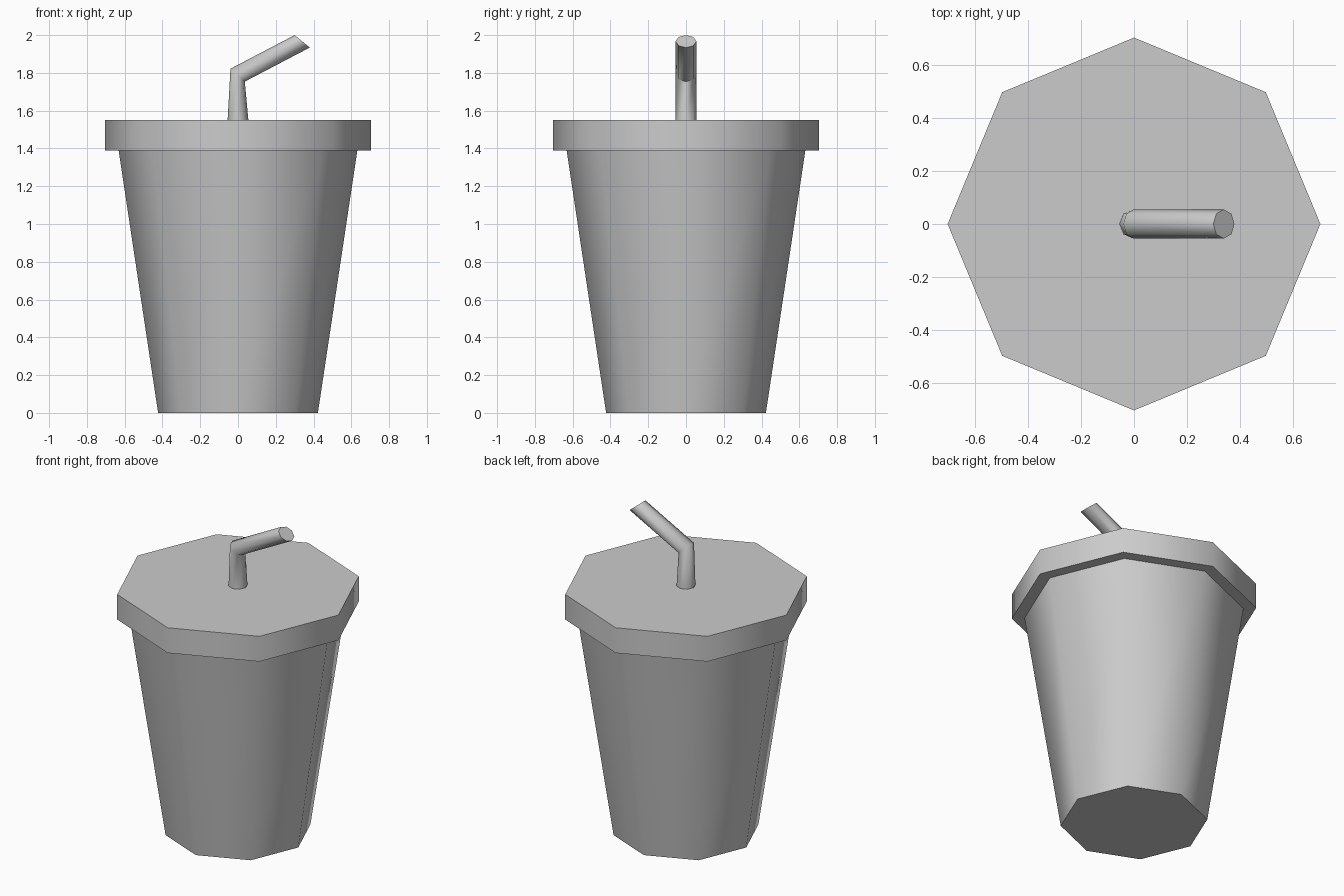
import bpy
import bmesh
from math import cos, sin, pi, radians
from mathutils import Vector

SIDES = 8

cube = bpy.data.objects.get("Cube")
if cube:
    bpy.data.objects.remove(cube, do_unlink=True)

grey = bpy.data.materials.new("plain grey")
grey.use_nodes = True
colour = (0.6, 0.6, 0.6, 1)
grey.diffuse_color = colour
grey.node_tree.nodes["Principled BSDF"].inputs["Base Color"].default_value = colour


def loft(name, sections):
    """Capped tube through eight-sided sections: (centre, first axis, y radius)."""
    bm = bmesh.new()
    rings = []
    for centre, axis, depth in sections:
        ring = []
        for i in range(SIDES):
            a = 2 * pi * i / SIDES
            point = Vector(centre) + Vector(axis) * cos(a) + Vector((0, depth * sin(a), 0))
            ring.append(bm.verts.new(point))
        rings.append(ring)
    for low, high in zip(rings, rings[1:]):
        for i in range(SIDES):
            j = (i + 1) % SIDES
            bm.faces.new((low[i], low[j], high[j], high[i]))
    bm.faces.new(rings[0][::-1])
    bm.faces.new(rings[-1])
    bmesh.ops.recalc_face_normals(bm, faces=bm.faces)
    mesh = bpy.data.meshes.new(name)
    bm.to_mesh(mesh)
    bm.free()
    mesh.materials.append(grey)
    obj = bpy.data.objects.new(name, mesh)
    bpy.context.collection.objects.link(obj)
    # Round off the sides, keep the rims sharp
    bpy.ops.object.select_all(action="DESELECT")
    obj.select_set(True)
    bpy.context.view_layer.objects.active = obj
    bpy.ops.object.shade_smooth_by_angle(angle=radians(60))
    return obj


def level(radius, z):
    return (0, 0, z), (radius, 0, 0), radius


# Tapered cup and its overhanging lid
loft("cup", [level(0.423, 0), level(0.632, 1.39)])
loft("lid", [level(0.705, 1.39), level(0.705, 1.55)])

# Bent straw, cut at a slant at the mouth end
loft("straw", [
    level(0.055, 1.55),
    ((-0.002, 0, 1.788), (0.038, 0, -0.034), 0.055),
    ((0.34, 0, 1.967), (0.04, 0, -0.033), 0.055),
])
